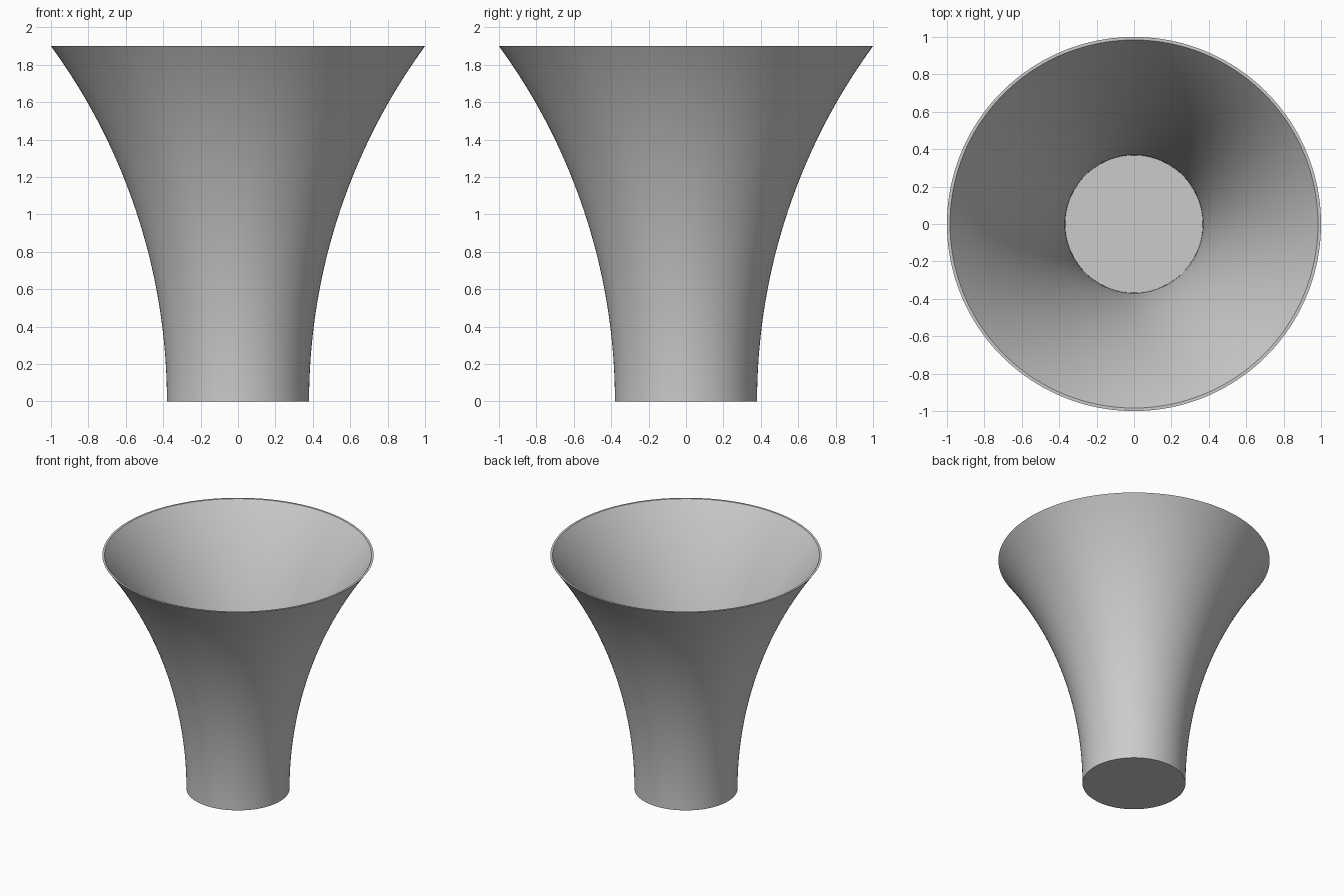
import bpy, bmesh, math

if "Cube" in bpy.data.objects:
    bpy.data.objects.remove(bpy.data.objects["Cube"])

HEIGHT, BASE_R, RIM_R = 1.9, 0.38, 1.0
FLOOR_Z, WALL = 0.05, 0.013
SIDES, RINGS = 160, 48

# The flare is a circular arc that starts vertical at the foot
flare = RIM_R - BASE_R
ARC = (HEIGHT ** 2 + flare ** 2) / (2 * flare)


def outer_radius(z):
    return BASE_R + ARC - math.sqrt(ARC ** 2 - z ** 2)


def inner_radius(z):
    # Constant wall thickness measured square to the surface
    return outer_radius(z) - WALL / math.sqrt(1 - (z / ARC) ** 2)


# Closed section: underside, outer wall, rim, inner wall, floor
outer = [(outer_radius(z), z) for z in (HEIGHT * i / RINGS for i in range(RINGS + 1))]
inner = [(inner_radius(z), z) for z in
         (HEIGHT + (FLOOR_Z - HEIGHT) * i / RINGS for i in range(RINGS + 1))]
section = [(0, 0)] + outer + inner + [(0, FLOOR_Z)]

# Lathe the section around z
bm = bmesh.new()
verts = [bm.verts.new((r, 0, z)) for r, z in section]
edges = [bm.edges.new(pair) for pair in zip(verts, verts[1:])]
bmesh.ops.spin(bm, geom=verts + edges, cent=(0, 0, 0), axis=(0, 0, 1),
               angle=math.tau, steps=SIDES, use_duplicate=False)
bmesh.ops.remove_doubles(bm, verts=bm.verts, dist=1e-5)
bmesh.ops.recalc_face_normals(bm, faces=bm.faces)
mesh = bpy.data.meshes.new("flared_vase")
bm.to_mesh(mesh)
bm.free()

vase = bpy.data.objects.new("flared_vase", mesh)
bpy.context.collection.objects.link(vase)
bpy.context.view_layer.objects.active = vase
vase.select_set(True)
bpy.ops.object.shade_smooth_by_angle(angle=math.radians(30))
